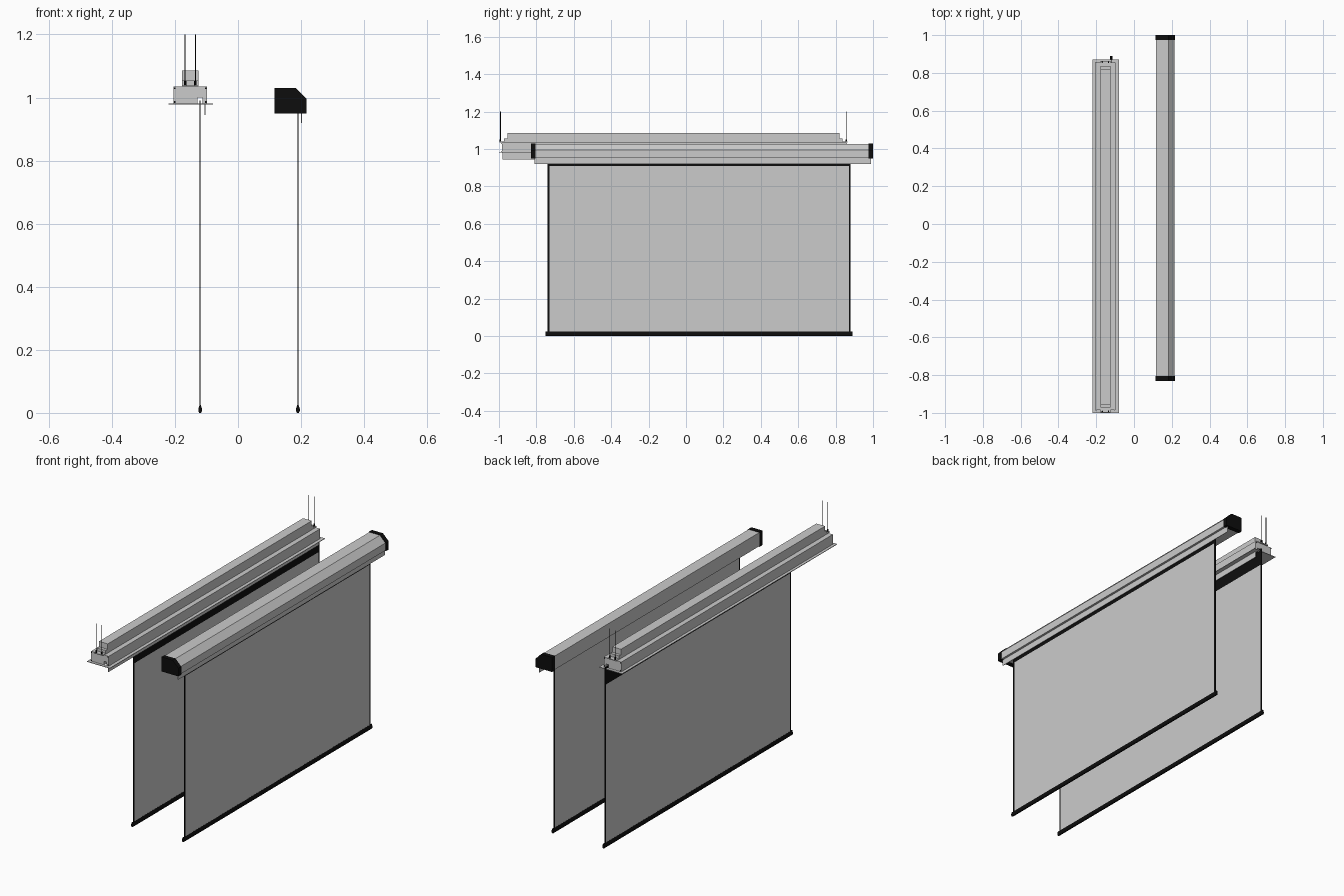
import bpy, bmesh
from mathutils import Vector

cube = bpy.data.objects.get("Cube")
if cube:
    bpy.data.objects.remove(cube, do_unlink=True)


def material(name, rgb):
    m = bpy.data.materials.new(name)
    m.use_nodes = True
    m.diffuse_color = (*rgb, 1)
    m.node_tree.nodes["Principled BSDF"].inputs["Base Color"].default_value = (*rgb, 1)
    return m


GREY = material("light grey", (0.6, 0.6, 0.6))
BLACK = material("black", (0.004, 0.004, 0.004))


def finish(name, bm, mat):
    bmesh.ops.recalc_face_normals(bm, faces=bm.faces)
    mesh = bpy.data.meshes.new(name)
    bm.to_mesh(mesh)
    bm.free()
    mesh.materials.append(mat)
    obj = bpy.data.objects.new(name, mesh)
    bpy.context.collection.objects.link(obj)
    return obj


def extrude(name, profile, y0, y1, mat):
    """Sweep a closed x-z profile along y."""
    bm = bmesh.new()
    face = bm.faces.new([bm.verts.new((x, y0, z)) for x, z in profile])
    new = bmesh.ops.extrude_face_region(bm, geom=[face])["geom"]
    verts = [v for v in new if isinstance(v, bmesh.types.BMVert)]
    bmesh.ops.translate(bm, vec=Vector((0, y1 - y0, 0)), verts=verts)
    return finish(name, bm, mat)


def box(name, x0, x1, y0, y1, z0, z1, mat):
    return extrude(name, [(x0, z0), (x1, z0), (x1, z1), (x0, z1)], y0, y1, mat)


def rod(name, x, y, z0, z1, radius, mat):
    bm = bmesh.new()
    bmesh.ops.create_cone(bm, cap_ends=True, segments=8, radius1=radius, radius2=radius, depth=z1 - z0)
    bmesh.ops.translate(bm, vec=Vector((x, y, (z0 + z1) / 2)), verts=bm.verts)
    return finish(name, bm, mat)


def screen(prefix, x, top, band):
    """Hanging sheet with black borders, top band and teardrop weight bar."""
    y0, y1, edge, t = -0.74, 0.88, 0.009, 0.0015
    box(prefix + "_sheet", x - t, x + t, y0 + edge, y1 - edge, 0.02, band, GREY)
    box(prefix + "_top_band", x - t, x + t, y0, y1, band, top, BLACK)
    for side, y in (("right", y0), ("left", y1 - edge)):
        box(f"{prefix}_{side}_border", x - t, x + t, y, y + edge, 0.02, band, BLACK)
    drop = [(-.003, 0), (.003, 0), (.006, .006), (.006, .013), (.002, .025),
            (-.002, .025), (-.006, .013), (-.006, .006)]
    extrude(prefix + "_weight_bar", [(x + a, z) for a, z in drop], y0 - .01, y1 + .01, BLACK)


# Surface-mounted screen: chamfered housing with a slot underneath
screen("wall_screen", 0.19, 0.97, 0.908)
housing = [(.117, .953), (.182, .953), (.182, .98), (.198, .98), (.198, .953),
           (.215, .953), (.215, .994), (.182, 1.028), (.117, 1.028)]
extrude("wall_housing", housing, -0.81, 0.98, GREY)
cap = [(.115, .95), (.218, .95), (.218, .995), (.183, 1.03), (.115, 1.03)]
for side, y in (("right", -0.83), ("left", 0.975)):
    extrude(f"wall_{side}_end_cap", cap, y, y + 0.025, BLACK)
box("wall_housing_lip", .2, .203, -0.81, 0.99, .92, .955, GREY)

# Recessed ceiling screen: flanged box with a slot underneath
screen("ceiling_screen", -0.12, 0.99, 0.895)
case = [(-.22, .978), (-.128, .978), (-.128, 1.0), (-.112, 1.0), (-.112, .978), (-.08, .978),
        (-.08, .981), (-.098, .981), (-.098, 1.035), (-.205, 1.035), (-.205, .981), (-.22, .981)]
extrude("ceiling_case", case, -0.985, 0.855, GREY)
for side, y in (("right", -1.0), ("left", 0.855)):
    box(f"ceiling_{side}_flange", -.22, -.08, y, y + .015, .978, .981, GREY)
box("ceiling_case_lip", -.106, -.103, -0.98, 0.85, .945, .98, GREY)
box("ceiling_upper_channel", -.178, -.125, -0.955, 0.82, 1.03, 1.085, GREY)

# Mounting brackets, threaded rods, nuts and end-plate screws
for side, y, out in (("right", -0.955, -1), ("left", 0.82, 1)):
    inner, step, tip = y, y + out * .017, y + out * .043
    box(f"ceiling_{side}_bracket", -.178, -.125, min(inner, step), max(inner, step), 1.035, 1.055, GREY)
    box(f"ceiling_{side}_tab", -.178, -.125, min(inner, tip), max(inner, tip), 1.035, 1.039, GREY)
    rod_y = y + out * .037
    for i, x in enumerate((-.168, -.135)):
        rod(f"{side}_hanging_rod_{i}", x, rod_y, 1.035, 1.2, .0016, BLACK)
        rod(f"{side}_rod_nut_{i}", x, rod_y, 1.039, 1.052, .004, BLACK)
    plate = -0.985 if out < 0 else 0.855
    for i, (x, z) in enumerate([(a, b) for a in (-.201, -.102) for b in (.986, 1.03)]):
        box(f"{side}_screw_{i}", x - .0025, x + .0025, plate - .002, plate + .002, z - .0025, z + .0025, BLACK)
